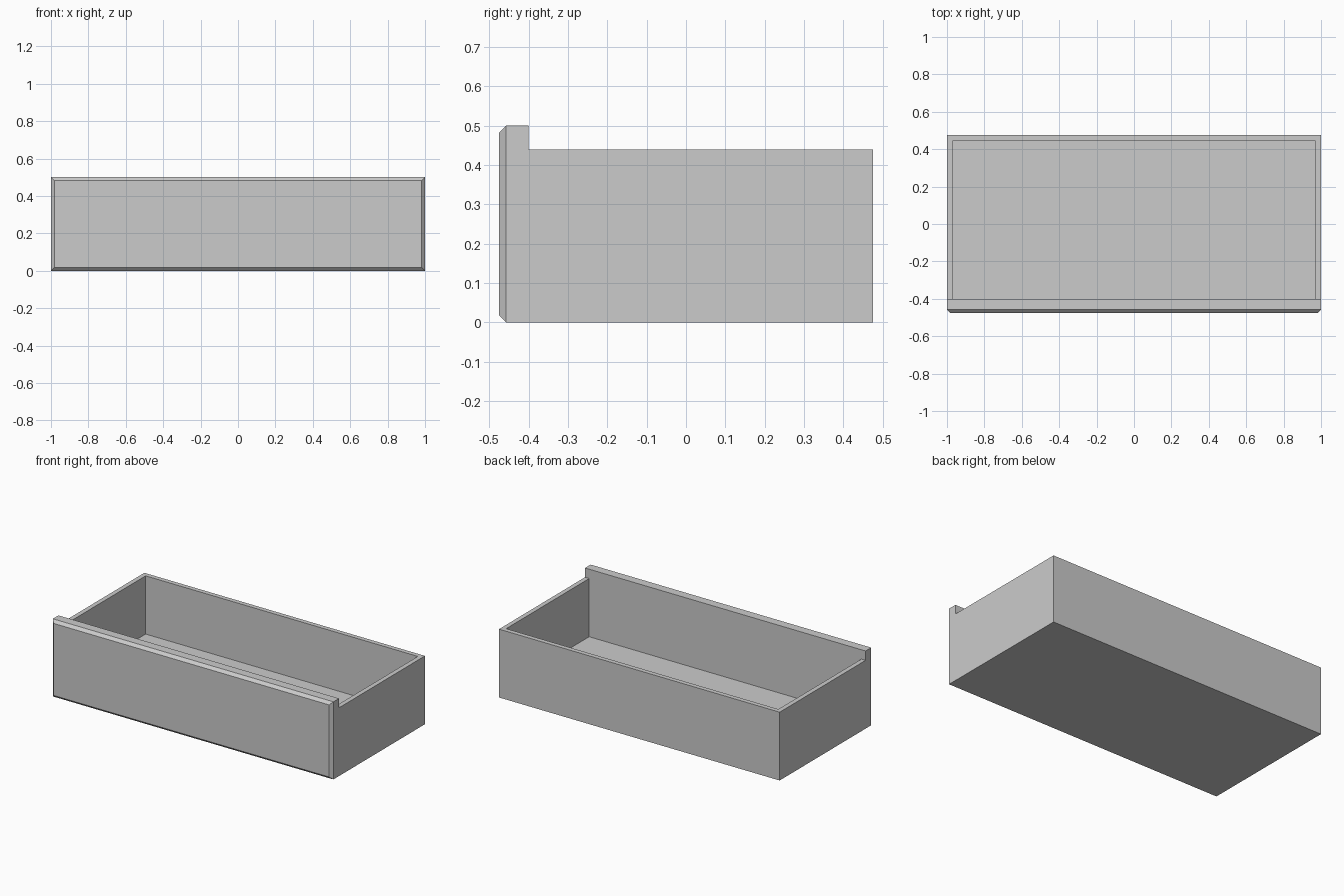
import bpy
import bmesh

if "Cube" in bpy.data.objects:
    bpy.data.objects.remove(bpy.data.objects["Cube"], do_unlink=True)

grey = bpy.data.materials.new("light grey")
grey.use_nodes = True
COLOUR = (0.6, 0.6, 0.6, 1)
grey.diffuse_color = COLOUR
grey.node_tree.nodes["Principled BSDF"].inputs["Base Color"].default_value = COLOUR

FRONT, BACK = -0.475, 0.475
PANEL_BACK = -0.40
WALL, FLOOR = 0.03, 0.065
BODY_TOP, PANEL_TOP = 0.44, 0.50
CHAMFER = 0.018


def box_mesh(x, y, z):
    """Box spanning the given (low, high) pairs."""
    bm = bmesh.new()
    bmesh.ops.create_cube(bm, size=1)
    for v in bm.verts:
        v.co = [s[0] if c < 0 else s[1] for c, s in zip(v.co, (x, y, z))]
    return bm


def finish(name, bm):
    bmesh.ops.recalc_face_normals(bm, faces=bm.faces)
    mesh = bpy.data.meshes.new(name)
    bm.to_mesh(mesh)
    bm.free()
    mesh.materials.append(grey)
    obj = bpy.data.objects.new(name, mesh)
    bpy.context.collection.objects.link(obj)
    return obj


# Front panel, chamfered around its outer face
bm = box_mesh((-1, 1), (FRONT, PANEL_BACK), (0, PANEL_TOP))
rim = [e for e in bm.edges if all(v.co.y < FRONT + 0.001 for v in e.verts)]
bmesh.ops.bevel(bm, geom=rim, offset=CHAMFER, segments=1, affect='EDGES')
finish("front_panel", bm)

# Side walls
for side, name in ((1, "left_wall"), (-1, "right_wall")):
    x = sorted((side * (1 - WALL), side))
    finish(name, box_mesh(x, (PANEL_BACK, BACK), (0, BODY_TOP)))

# Back wall and floor fit between the sides
inner = (WALL - 1, 1 - WALL)
finish("back_wall", box_mesh(inner, (BACK - WALL, BACK), (0, BODY_TOP)))
finish("floor", box_mesh(inner, (PANEL_BACK, BACK - WALL), (0, FLOOR)))
